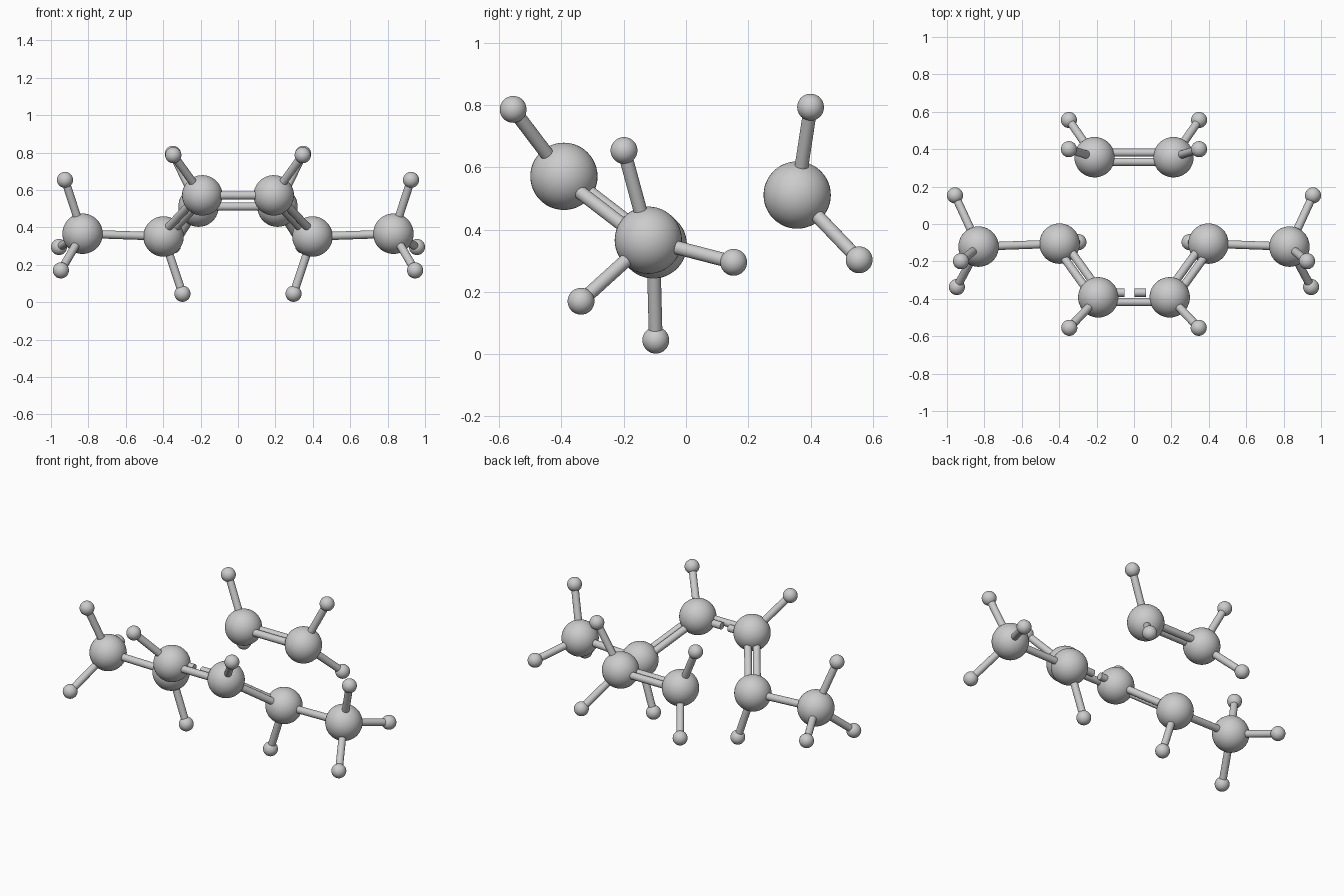
import bpy
from mathutils import Vector

if "Cube" in bpy.data.objects:
    bpy.data.objects.remove(bpy.data.objects["Cube"])

BIG, SMALL, ROD, GAP = 0.108, 0.043, 0.022, 0.025


def ball(name, p, r):
    bpy.ops.mesh.primitive_uv_sphere_add(segments=40, ring_count=24, radius=r, location=p)
    bpy.context.object.name = name
    bpy.ops.object.shade_smooth()


def rod(name, a, b):
    a, b = Vector(a), Vector(b)
    d = b - a
    bpy.ops.mesh.primitive_cylinder_add(vertices=24, radius=ROD, depth=d.length, location=(a + b) / 2)
    o = bpy.context.object
    o.name = name
    o.rotation_euler = d.to_track_quat('Z', 'Y').to_euler()
    bpy.ops.object.shade_smooth_by_angle()


def double_rod(name, a, b):
    # two parallel rods, spread horizontally
    a, b = Vector(a), Vector(b)
    off = (b - a).cross(Vector((0, 0, 1))).normalized() * GAP
    for s in (-1, 1):
        rod(name, a + off * s, b + off * s)


# right-hand half: large atoms and the small atoms attached to each
large = {
    "pair": (0.211, 0.357, 0.511),
    "inner": (0.191, -0.392, 0.571),
    "outer": (0.398, -0.105, 0.351),
    "end": (0.831, -0.121, 0.366),
}
small = {
    "pair": [(0.348, 0.400, 0.793), (0.348, 0.556, 0.303)],
    "inner": [(0.346, -0.555, 0.786)],
    "outer": [(0.297, -0.097, 0.045)],
    "end": [(0.925, -0.199, 0.654), (0.957, 0.153, 0.295), (0.947, -0.337, 0.170)],
}

# mirrored atoms and bonds
for side, sx in (("right", 1), ("left", -1)):
    def m(p):
        return Vector((p[0] * sx, p[1], p[2]))
    for key, p in large.items():
        ball(f"{key}_large_atom_{side}", m(p), BIG)
        for q in small[key]:
            ball(f"{key}_small_atom_{side}", m(q), SMALL)
            rod(f"{key}_small_bond_{side}", m(p), m(q))
    double_rod(f"double_bond_{side}", m(large["inner"]), m(large["outer"]))
    rod(f"end_bond_{side}", m(large["outer"]), m(large["end"]))

# bond of the separate pair
x, y, z = large["pair"]
double_rod("pair_double_bond", (-x, y, z), (x, y, z))

# central bond: one solid rod and one dashed rod
x, y, z = large["inner"]
rod("central_bond", (-x, y - GAP, z), (x, y - GAP, z))
for x0, x1 in ((-0.11, -0.05), (0.003, 0.065)):
    rod("central_bond_dash", (x0, y + GAP, z), (x1, y + GAP, z))
